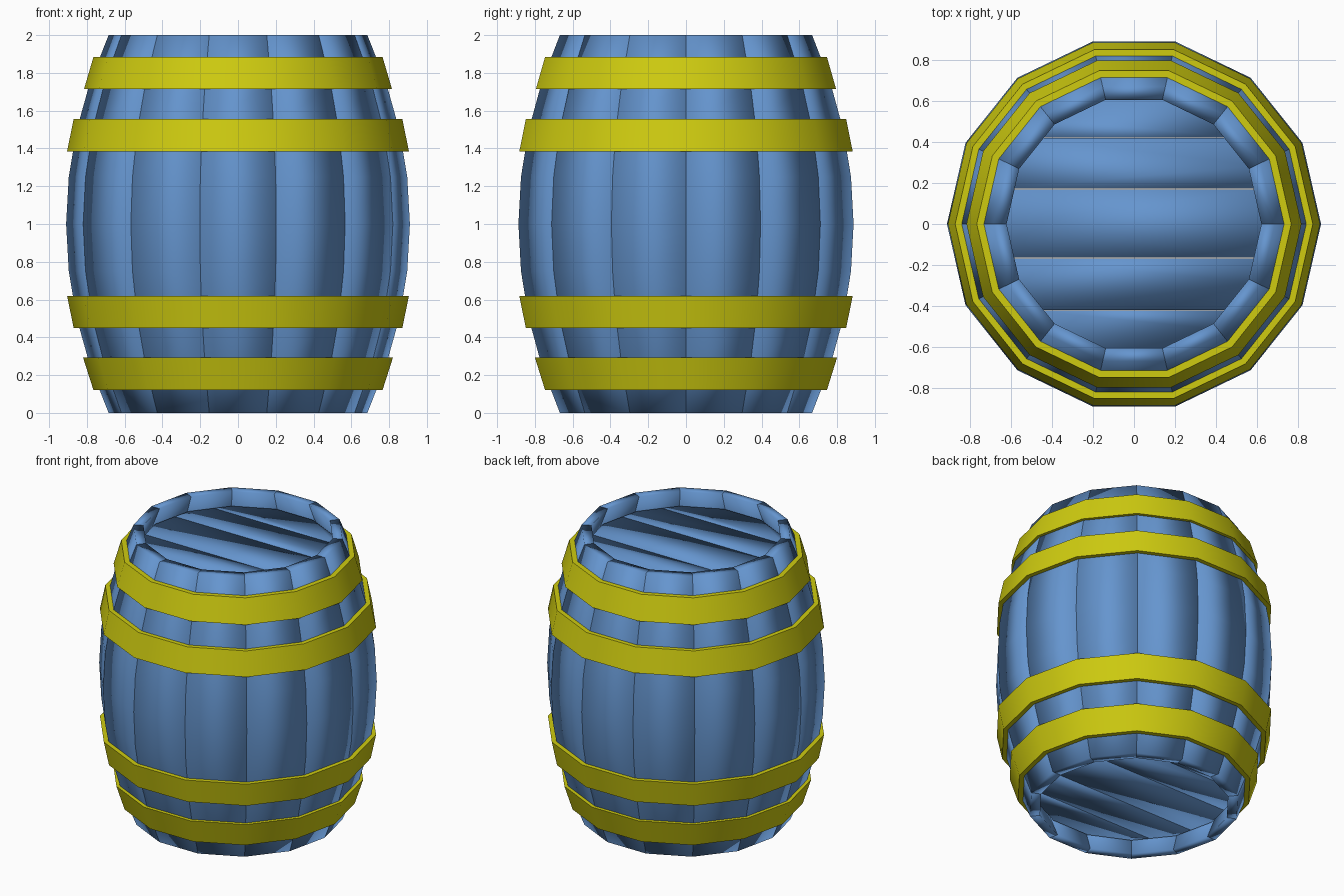
import bpy, bmesh
from math import sin, cos, pi

if "Cube" in bpy.data.objects:
    bpy.data.objects.remove(bpy.data.objects["Cube"])

N = 14  # staves / sides


def material(name, rgb):
    m = bpy.data.materials.new(name)
    m.diffuse_color = (*rgb, 1)
    m.use_nodes = True
    m.node_tree.nodes["Principled BSDF"].inputs["Base Color"].default_value = m.diffuse_color
    return m


WOOD = material("blue_wood", (0.13, 0.30, 0.62))
METAL = material("yellow_metal", (0.62, 0.60, 0.005))


def finish(bm, name, mat):
    bmesh.ops.recalc_face_normals(bm, faces=bm.faces)
    for f in bm.faces:
        f.smooth = True
    me = bpy.data.meshes.new(name)
    bm.to_mesh(me)
    bm.free()
    me.materials.append(mat)
    ob = bpy.data.objects.new(name, me)
    bpy.context.collection.objects.link(ob)
    return ob


def polar(r, i, z):
    a = 2 * pi * i / N
    return (r * cos(a), r * sin(a), z)


def bulge(z):
    return 0.91 - 0.225 * (z - 1) ** 2


# Staves: one curved board per side, each with its own ends and edges
def stave(i):
    bm = bmesh.new()
    rings = []
    for k in range(9):
        z = k / 4
        r = bulge(z)
        t = 0.065
        rings.append([bm.verts.new(polar(rr, j, z)) for rr, j in
                      ((r, i), (r, i + 1), (r - t, i + 1), (r - t, i))])
    for a, b in zip(rings, rings[1:]):
        for k in range(4):
            n = (k + 1) % 4
            bm.faces.new((a[k], a[n], b[n], b[k]))
    bm.faces.new(rings[0])
    bm.faces.new(rings[-1])
    finish(bm, f"stave_{i + 1}", WOOD)


for i in range(N):
    stave(i)


# Hoops: tapered bands following the bulge
def hoop(name, z0, r0, z1, r1, t=0.05):
    bm = bmesh.new()
    profile = [(r0, z0), (r1, z1), (r1 - t, z1), (r0 - t, z0)]
    rings = [[bm.verts.new(polar(r, i, z)) for r, z in profile] for i in range(N)]
    for i in range(N):
        a, b = rings[i], rings[(i + 1) % N]
        for k in range(4):
            n = (k + 1) % 4
            bm.faces.new((a[k], b[k], b[n], a[n]))
    ob = finish(bm, name, METAL)
    bpy.context.view_layer.objects.active = ob
    ob.select_set(True)
    bpy.ops.object.shade_smooth_by_angle()
    ob.select_set(False)


hoop("top_hoop", 1.715, 0.815, 1.885, 0.765)
hoop("upper_hoop", 1.385, 0.905, 1.555, 0.87)
hoop("lower_hoop", 0.45, 0.87, 0.62, 0.905)
hoop("bottom_hoop", 0.12, 0.765, 0.292, 0.82)


# Recessed heads: a 14-sided disc sliced into five planks
def plank(name, y0, y1, z):
    bm = bmesh.new()
    v0 = [bm.verts.new(polar(0.655, i, z - 0.03)) for i in range(N)]
    v1 = [bm.verts.new(polar(0.655, i, z + 0.03)) for i in range(N)]
    bm.faces.new(v0)
    bm.faces.new(v1)
    for i in range(N):
        n = (i + 1) % N
        bm.faces.new((v0[i], v0[n], v1[n], v1[i]))
    for y, d in ((y0, -1), (y1, 1)):
        cut = bmesh.ops.bisect_plane(bm, geom=bm.verts[:] + bm.edges[:] + bm.faces[:],
                                     plane_co=(0, y, 0), plane_no=(0, d, 0),
                                     clear_outer=True)
        edges = [e for e in cut["geom_cut"] if isinstance(e, bmesh.types.BMEdge)]
        if edges:
            bmesh.ops.holes_fill(bm, edges=edges)
    finish(bm, name, WOOD)


CUTS = (-0.7, -0.42, -0.165, 0.17, 0.42, 0.7)
for head, z in (("bottom", 0.15), ("top", 1.85)):
    for i, (a, b) in enumerate(zip(CUTS, CUTS[1:])):
        plank(f"{head}_plank_{i + 1}", a + 0.002, b - 0.002, z)
